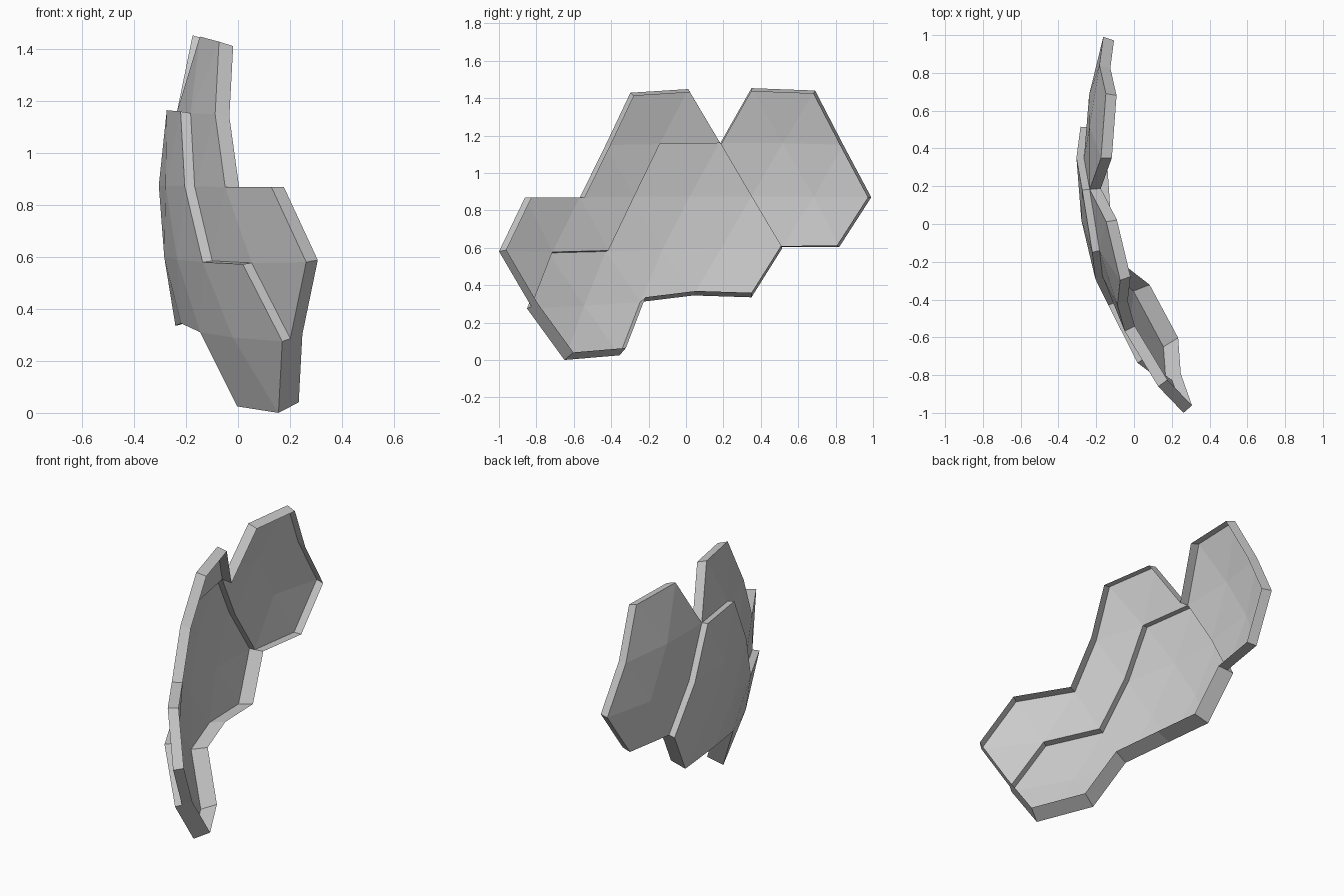
import bpy, bmesh
from mathutils import Vector

if "Cube" in bpy.data.objects:
    bpy.data.objects.remove(bpy.data.objects["Cube"])

# Curved armour shell: three plates laid out on a triangular grid over a sphere
CENTRE = Vector((1.795, 0.35, 0.85))
R_HIGH, R_LOW, R_RIM = 2.10, 2.06, 2.00

# Grid rows (bottom to top): first half-step index, then (y, z) of each node
ROWS = [
    (-7, [(-.65, 0), (-.355, .025)]),
    (-8, [(-.85, .275), (-.545, .29), (-.245, .31), (.04, .345), (.35, .335)]),
    (-9, [(-1.026, .575), (-.735, .572), (-.43, .58), (-.125, .59), (.19, .6), (.515, .598), (.829, .6)]),
    (-8, [(-.884, .87), (-.585, .87), (-.29, .872), (.02, .875), (.35, .875), (.69, .873), (1.003, .87)]),
    (-5, [(-.445, 1.155), (-.15, 1.16), (.18, 1.165), (.52, 1.165), (.85, 1.157)]),
    (-4, [(-.31, 1.44), (.005, 1.46), (.35, 1.465), (.697, 1.452)]),
]
DIRS = {}
for r, (u0, pts) in enumerate(ROWS):
    for k, (y, z) in enumerate(pts):
        dy, dz = y - CENTRE.y, z - CENTRE.z
        dx = -(R_HIGH ** 2 - dy * dy - dz * dz) ** 0.5
        DIRS[(r, u0 + 2 * k)] = Vector((dx, dy, dz)).normalized()


def nodes(spans):
    """Grid nodes from {row: (first, last)} spans."""
    return {(r, u) for r, (a, b) in spans.items() for u in range(a, b + 1, 2)}


def triangles(cells):
    """Every grid triangle whose three corners belong to the plate."""
    tris = []
    for r, u in sorted(cells):
        for s in (1, -1):
            t = [(r, u), (r, u + 2), (r + s, u + 1)]
            if all(c in cells for c in t):
                tris.append(t if s == -1 else t[::-1])
    return tris


def plate_edges(tris):
    """Outer boundary edges of a plate."""
    directed = {(t[i], t[(i + 1) % 3]) for t in tris for i in range(3)}
    return {e for e in directed if e[::-1] not in directed}


PLATES = {
    "main_plate": (R_HIGH, {0: (-7, -5), 1: (-8, 0), 2: (-7, 1), 3: (-4, 0), 4: (-3, -1)}),
    "upper_plate": (R_LOW, {1: (-8, -8), 2: (-9, -5), 3: (-8, -4), 4: (-5, -1), 5: (-4, -2)}),
    "rear_plate": (R_LOW, {2: (1, 3), 3: (0, 4), 4: (-1, 3), 5: (0, 2)}),
}
TRIS = {n: triangles(nodes(s)) for n, (_, s) in PLATES.items()}
EDGES = {n: plate_edges(t) for n, t in TRIS.items()}

for name, (radius, _) in PLATES.items():
    bm = bmesh.new()
    cache = {}

    def vert(node, rad):
        if (node, rad) not in cache:
            cache[(node, rad)] = bm.verts.new(CENTRE + DIRS[node] * rad)
        return cache[(node, rad)]

    # outer skin
    for t in TRIS[name]:
        bm.faces.new([vert(n, radius) for n in t])
    # side walls: full depth on free edges, a small step where plates meet
    for a, b in sorted(EDGES[name]):
        shared = any((b, a) in EDGES[o] for o in EDGES if o != name)
        low = R_LOW if shared else R_RIM
        if low < radius:
            bm.faces.new([vert(b, radius), vert(a, radius), vert(a, low), vert(b, low)])
    # make the skin face away from the sphere centre
    bm.normal_update()
    skin = bm.faces[:][0]
    if skin.normal.dot(skin.calc_center_median() - CENTRE) < 0:
        bmesh.ops.reverse_faces(bm, faces=bm.faces[:])
    mesh = bpy.data.meshes.new(name)
    bm.to_mesh(mesh)
    bm.free()
    bpy.context.collection.objects.link(bpy.data.objects.new(name, mesh))
